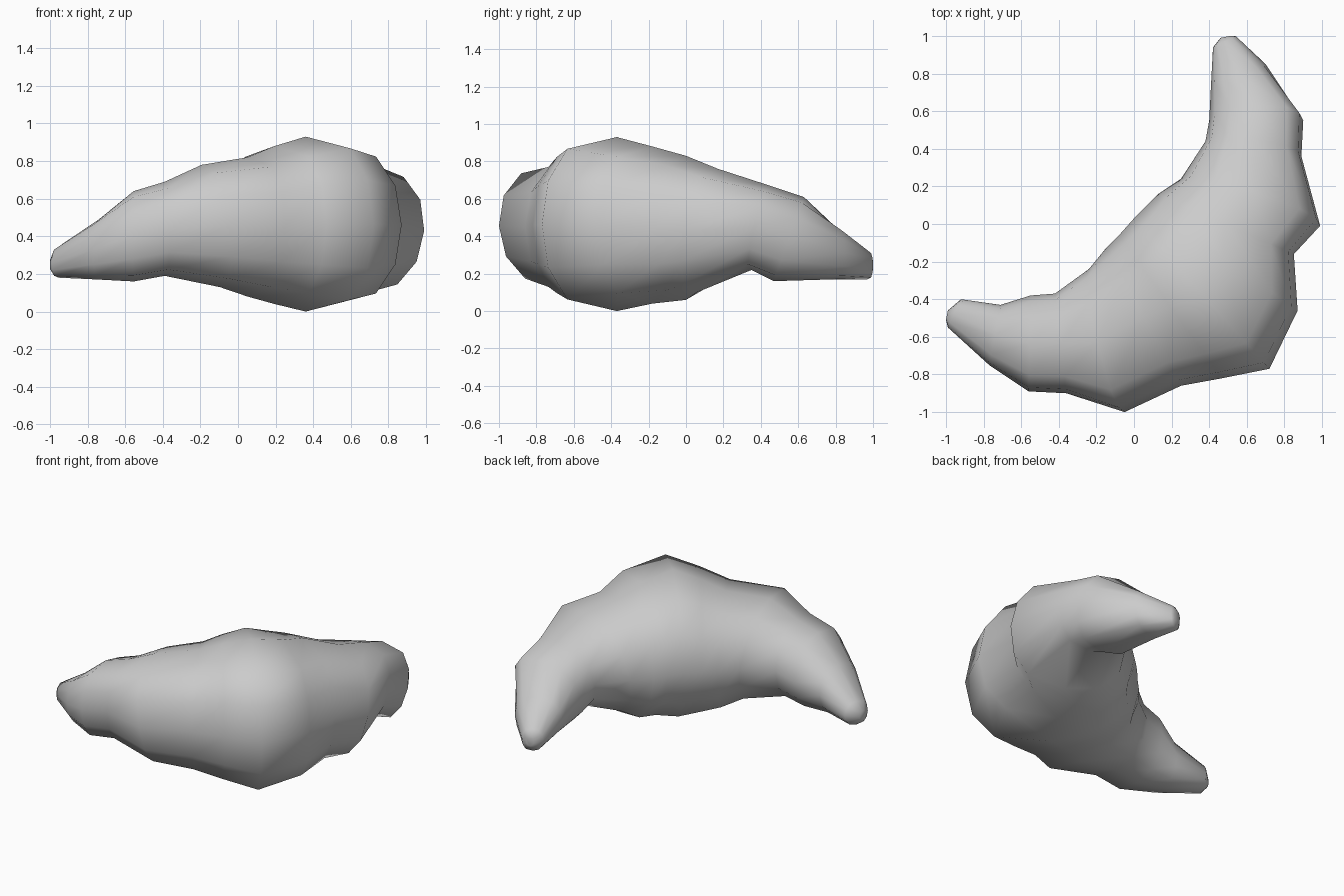
import bpy, bmesh, math
from mathutils import Vector

cube = bpy.data.objects.get("Cube")
if cube:
    bpy.data.objects.remove(cube, do_unlink=True)

SIDES = 12

# Rolled pastry sections: outer x, y, inner x, y, bottom z, top z, forward lean of the top
sections = [
    (-1.0, -.51, -.99, -.46, .22, .28, 0),
    (-.99, -.55, -.92, -.40, .18, .34, 0),
    (-.77, -.75, -.71, -.43, .17, .49, 0),
    (-.56, -.89, -.55, -.38, .16, .64, 0),
    (-.36, -.90, -.42, -.37, .19, .69, 0),
    (-.05, -1.0, -.24, -.24, .13, .78, -.05),
    (.25, -.86, -.15, -.13, .08, .82, 0),
    (.47, -.82, -.08, -.06, .04, .88, 0),
    (.72, -.77, 0, .03, 0, .93, 0),
    (.87, -.46, .07, .10, .04, .88, 0),
    (.85, -.16, .13, .16, .06, .83, 0),
    (.99, -.01, .25, .24, .10, .76, .06),
    (.89, .36, .38, .44, .22, .67, .05),
    (.90, .55, .40, .55, .16, .61, .08),
    (.70, .85, .41, .75, .17, .45, 0),
    (.54, 1.0, .42, .94, .17, .32, 0),
    (.51, 1.0, .46, .99, .21, .28, 0),
]


def ring(bm, ox, oy, ix, iy, low, high, lean):
    """One closed cross-section, fuller on the outer side of the bend."""
    outer, inner = Vector((ox, oy, 0)), Vector((ix, iy, 0))
    centre, half = (outer + inner) / 2, (outer - inner) / 2
    along = Vector((-half.y, half.x, 0)).normalized()
    verts = []
    for k in range(SIDES):
        a = math.tau * k / SIDES
        c, s = math.cos(a), math.sin(a)
        if abs(c) < 1e-6:
            c = 0
        c = c ** 0.6 if c > 0 else -abs(c) ** 0.85
        p = centre + half * c + along * lean * s
        p.z = (low + high) / 2 + (high - low) / 2 * s
        verts.append(bm.verts.new(p))
    return verts


# Skin the sections and close both tips
bm = bmesh.new()
rings = [ring(bm, *s) for s in sections]
for a, b in zip(rings, rings[1:]):
    for k in range(SIDES):
        n = (k + 1) % SIDES
        bm.faces.new((a[k], a[n], b[n], b[k]))
bm.faces.new(rings[0])
bm.faces.new(rings[-1])
bmesh.ops.recalc_face_normals(bm, faces=bm.faces)
for f in bm.faces:
    f.smooth = True
mesh = bpy.data.meshes.new("crescent_pastry")
bm.to_mesh(mesh)
bm.free()

# Plain pale grey surface
mat = bpy.data.materials.new("pale_grey")
mat.use_nodes = True
grey = (0.6, 0.6, 0.6, 1)
mat.diffuse_color = grey
mat.node_tree.nodes["Principled BSDF"].inputs["Base Color"].default_value = grey
mesh.materials.append(mat)

pastry = bpy.data.objects.new("crescent_pastry", mesh)
bpy.context.collection.objects.link(pastry)
